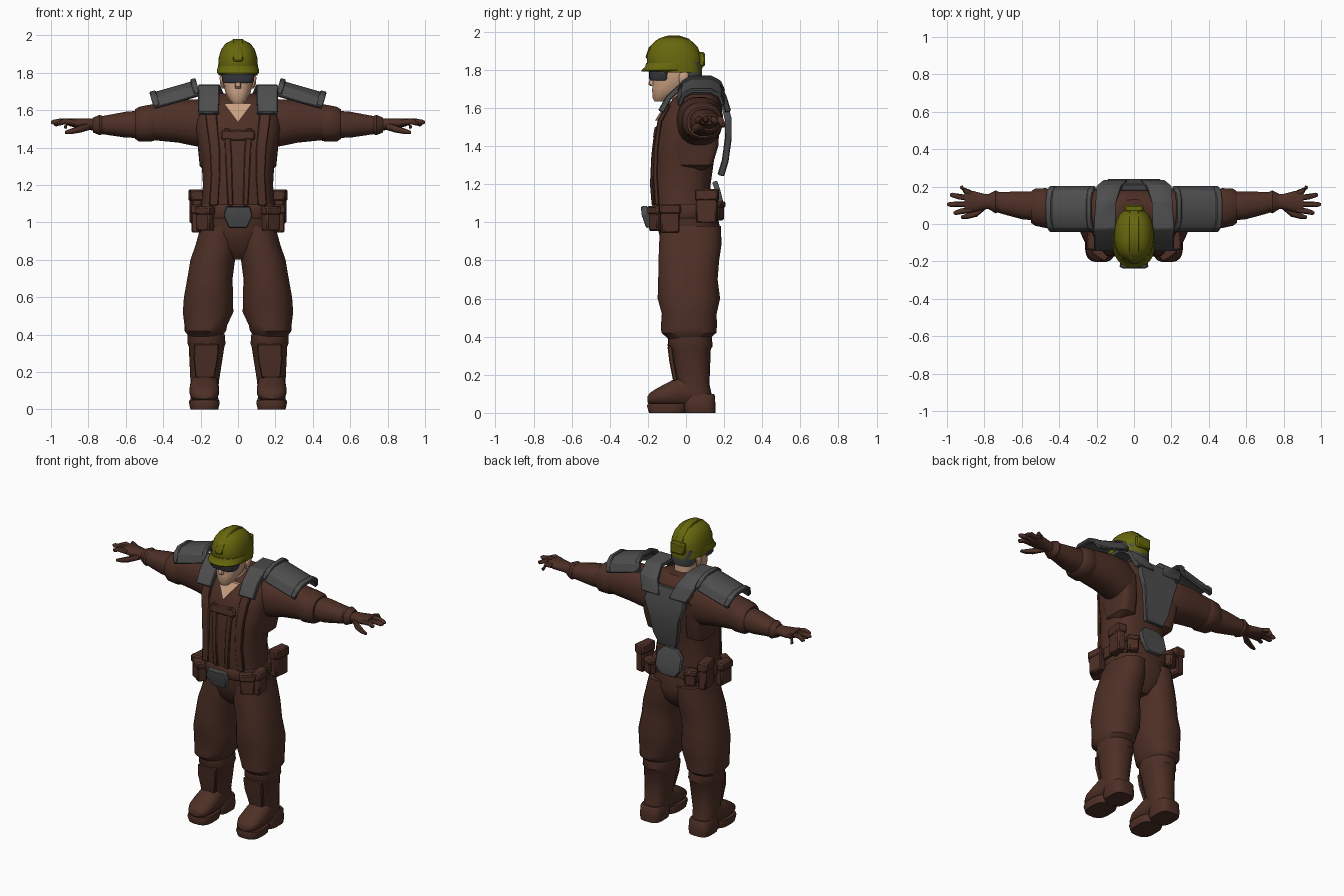
import bpy, bmesh, math
from mathutils import Matrix, Vector


def material(name, rgb):
    m = bpy.data.materials.new(name)
    m.diffuse_color = (*rgb, 1)
    return m


BROWN = material("brown cloth", (0.075, 0.029, 0.019))
GREY = material("grey armour", (0.075, 0.075, 0.077))
OLIVE = material("olive helmet", (0.135, 0.135, 0.004))
SKIN = material("skin", (0.58, 0.35, 0.22))
DARK = material("dark visor", (0.04, 0.045, 0.055))


def finish(name, bm, mat, mirror=False, bevel=0, mx=None, angle=38):
    bmesh.ops.recalc_face_normals(bm, faces=bm.faces)
    if mx:
        bm.transform(mx)
    me = bpy.data.meshes.new(name)
    bm.to_mesh(me)
    bm.free()
    me.materials.append(mat)
    for p in me.polygons:
        p.use_smooth = True
    me.set_sharp_from_angle(angle=math.radians(angle))
    ob = bpy.data.objects.new(name, me)
    bpy.context.collection.objects.link(ob)
    if bevel:
        b = ob.modifiers.new("bevel", "BEVEL")
        b.width = bevel
        b.segments = 1
    if mirror:
        ob.modifiers.new("mirror", "MIRROR")
    return ob


def loft(name, secs, mat, axis="Z", n=20, power=2.3, **kw):
    """Superellipse sections (t, centre a, centre b, radius a, radius b) along an axis."""
    bm = bmesh.new()
    rings = []
    for t, a, b, ra, rb in secs:
        ring = []
        for i in range(n):
            q = 2 * math.pi * (i + 0.5) / n
            c, s = math.cos(q), math.sin(q)
            u = a + ra * math.copysign(abs(c) ** (2 / power), c)
            v = b + rb * math.copysign(abs(s) ** (2 / power), s)
            ring.append(bm.verts.new({"Z": (u, v, t), "X": (t, u, v), "Y": (u, t, v)}[axis]))
        rings.append(ring)
    for r, s in zip(rings, rings[1:]):
        for i in range(n):
            bm.faces.new((r[i], r[(i + 1) % n], s[(i + 1) % n], s[i]))
    bm.faces.new(rings[0])
    bm.faces.new(rings[-1])
    return finish(name, bm, mat, **kw)


def ribbon(name, pts, thick, mat, bevel=0.005, **kw):
    """Bent plate through (x, y, z, width) with its width along x."""
    bm = bmesh.new()
    rings = []
    for i, (x, y, z, w) in enumerate(pts):
        p, q = pts[max(i - 1, 0)], pts[min(i + 1, len(pts) - 1)]
        nrm = Vector((0, p[2] - q[2], q[1] - p[1])).normalized() * thick / 2
        c = Vector((x, y, z))
        h = Vector((w / 2, 0, 0))
        rings.append([bm.verts.new(v) for v in (c - h - nrm, c + h - nrm, c + h + nrm, c - h + nrm)])
    for r, s in zip(rings, rings[1:]):
        for i in range(4):
            bm.faces.new((r[i], r[(i + 1) % 4], s[(i + 1) % 4], s[i]))
    bm.faces.new(rings[0])
    bm.faces.new(rings[-1])
    return finish(name, bm, mat, bevel=bevel, **kw)


def box(name, loc, size, mat, rz=0, rx=0, bevel=0.008, **kw):
    bm = bmesh.new()
    bmesh.ops.create_cube(bm, size=1)
    mx = (Matrix.Translation(loc) @ Matrix.Rotation(math.radians(rz), 4, "Z")
          @ Matrix.Rotation(math.radians(rx), 4, "X") @ Matrix.Diagonal((*size, 1)))
    return finish(name, bm, mat, bevel=bevel, mx=mx, **kw)


# Torso, hips and belt
loft("jacket", [(1.06, 0, -.02, .2, .15), (1.2, 0, -.025, .188, .155), (1.35, 0, -.012, .197, .163),
                (1.5, 0, .01, .23, .168), (1.6, 0, .04, .22, .15), (1.66, 0, .055, .16, .11),
                (1.69, 0, .06, .1, .07)], BROWN, n=32, power=2.6)
loft("hips", [(.8, 0, .02, .07, .08), (.86, 0, .02, .15, .14), (.95, 0, .02, .195, .165),
              (1.08, 0, .0, .195, .155)], BROWN, n=28)
loft("belt", [(1.02, 0, -.005, .208, .168), (1.03, 0, -.005, .215, .175), (1.085, 0, -.005, .215, .175),
              (1.095, 0, -.005, .208, .168)], BROWN, n=32, power=2.5)

# Jacket straps and chest bar
ribbon("front_strap", [(.13, -.152, 1.09, .05), (.12, -.162, 1.25, .05), (.125, -.157, 1.4, .055),
                       (.14, -.138, 1.53, .06), (.15, -.09, 1.62, .06)], .024, BROWN, mirror=True)
ribbon("zip_flap", [(.04, -.17, 1.09, .03), (.045, -.179, 1.2, .032), (.05, -.172, 1.35, .035),
                    (.06, -.154, 1.5, .035)], .02, BROWN, mirror=True)
box("chest_bar", (0, -.158, 1.465), (.18, .024, .055), BROWN, rx=-8)
loft("side_panel", [(1.27, .14, .05, .03, .03), (1.3, .145, .05, .06, .09), (1.4, .155, .05, .06, .12),
                    (1.55, .17, .06, .06, .12)], BROWN, power=4, mirror=True)

# Open collar showing the skin
bm = bmesh.new()
front = [(-.075, -.098, 1.635), (.075, -.098, 1.635), (0, -.162, 1.535)]
a = [bm.verts.new(v) for v in front]
b = [bm.verts.new((x, y + .06, z)) for x, y, z in front]
bm.faces.new(a)
bm.faces.new(b)
for i in range(3):
    j = (i + 1) % 3
    bm.faces.new((a[i], a[j], b[j], b[i]))
finish("open_neck", bm, SKIN)

# Belt buckle, pouches and back plate
ribbon("belt_buckle", [(0, -.22, 1.085, .13), (0, -.215, 1.04, .155), (0, -.192, .975, .1)], .035, GREY)
ribbon("lower_back_plate", [(0, .15, 1.215, .1), (0, .165, 1.17, .185), (0, .185, 1.09, .185),
                            (0, .182, 1.04, .1)], .028, GREY)
for name, loc, size, rz in (("front_pouch", (.175, -.15, 1.02), (.085, .06, .13), 35),
                            ("side_pouch", (.22, -.085, 1.02), (.05, .1, .15), 6),
                            ("hip_pouch", (.225, .11, 1.085), (.055, .11, .18), -8),
                            ("rear_pouch", (.15, .165, 1.06), (.07, .05, .1), -25)):
    box(name, loc, size, BROWN, rz, mirror=True)
    top = (loc[0], loc[1], loc[2] + size[2] * .33)
    box(name + "_flap", top, (size[0] + .012, size[1] + .012, size[2] * .34), BROWN, rz, mirror=True)

# Sleeves, forearms and cuffs
loft("upper_sleeve", [(.1, .06, 1.5, .1, .13), (.2, .07, 1.53, .12, .13), (.32, .08, 1.54, .115, .115),
                      (.47, .085, 1.535, .1, .095)], BROWN, "X", mirror=True)
loft("sleeve_cuff", [(.45, .085, 1.53, .1, .095), (.47, .085, 1.53, .108, .1), (.53, .09, 1.525, .1, .093),
                     (.55, .09, 1.525, .085, .08)], BROWN, "X", mirror=True)
loft("forearm", [(.5, .095, 1.525, .08, .075), (.6, .1, 1.522, .075, .07), (.7, .112, 1.52, .06, .053),
                 (.75, .12, 1.52, .052, .045)], BROWN, "X", mirror=True)
loft("glove_cuff", [(.725, .118, 1.52, .056, .05), (.74, .118, 1.52, .062, .055),
                    (.775, .12, 1.52, .042, .04)], BROWN, "X", mirror=True)

# Hands
loft("palm", [(.75, .12, 1.52, .04, .035), (.8, .12, 1.525, .042, .03), (.86, .12, 1.53, .058, .026),
              (.905, .12, 1.535, .058, .02)], BROWN, "X", n=14, mirror=True)
for i, (y0, y1, tip, z1) in enumerate(((.165, .195, .93, 1.51), (.138, .155, .985, 1.525),
                                       (.105, .105, 1.0, 1.535), (.075, .06, .965, 1.53))):
    loft("finger_%d" % (i + 1), [(.87, y0, 1.533, .016, .016), ((.87 + tip) / 2 + .01, (y0 + y1) / 2, 1.54, .016, .016),
                                 (tip - .012, y1, z1, .013, .013), (tip, y1, z1, .006, .006)],
         BROWN, "X", n=10, mirror=True)
loft("thumb", [(.79, .1, 1.515, .02, .02), (.84, .06, 1.5, .022, .02), (.89, .042, 1.487, .016, .015),
               (.925, .036, 1.48, .008, .008)], BROWN, "X", n=10, mirror=True)

# Trousers
loft("trouser_leg", [(.98, .1, .025, .1, .16), (.88, .115, .022, .112, .165), (.8, .135, .015, .12, .16),
                     (.7, .15, .01, .122, .157), (.6, .158, .015, .132, .165), (.52, .16, .017, .136, .145),
                     (.45, .172, .015, .115, .148), (.42, .175, .015, .112, .145), (.39, .175, .015, .09, .11)],
     BROWN, n=24, mirror=True)

# Boots
loft("boot_shaft", [(.40, .17, .02, .1, .115), (.35, .168, .022, .102, .118), (.335, .168, .022, .096, .108),
                    (.15, .178, .035, .077, .088), (.05, .18, .06, .07, .085)], BROWN, n=22, mirror=True)
ribbon("shin_guard", [(.168, -.085, .35, .13), (.172, -.075, .27, .13), (.177, -.055, .17, .1)],
       .025, BROWN, mirror=True)
loft("boot_foot", [(.05, .18, .11, .07, .085), (-.02, .18, .115, .077, .085), (-.08, .18, .1, .08, .068),
                   (-.15, .18, .085, .076, .046), (-.19, .18, .075, .055, .03), (-.203, .18, .07, .03, .015)],
     BROWN, "Y", mirror=True)
loft("front_sole", [(0, .18, -.1, .075, .095), (.035, .18, -.1, .083, .105), (.05, .18, -.1, .08, .1)],
     BROWN, power=3, mirror=True)
loft("heel_sole", [(0, .18, .075, .07, .08), (.03, .18, .07, .078, .085), (.09, .18, .07, .072, .083),
                   (.1, .18, .07, .066, .075)], BROWN, power=3.5, mirror=True)

# Armour yoke and back plate
ribbon("collar_plate", [(.157, -.132, 1.58, .11), (.157, -.09, 1.655, .115), (.157, -.02, 1.72, .115),
                        (.15, .12, 1.722, .11), (.135, .195, 1.665, .13), (.1, .222, 1.58, .13)],
       .032, GREY, mirror=True)
ribbon("back_plate", [(0, .195, 1.64, .24), (0, .222, 1.54, .29), (0, .222, 1.44, .22),
                      (0, .205, 1.32, .18), (0, .182, 1.245, .13)], .036, GREY)

# Tilted shoulder plates with raised rims
arch = [(-.035, -.05), (-.015, 0), (.03, .025), (.13, .025), (.175, 0), (.195, -.05)]
tilt = Matrix.Translation((.34, 0, 1.69)) @ Matrix.Rotation(math.radians(16), 4, "Y")
for name, x, w, lift in (("shoulder_plate", 0, .25, 0), ("inner_rim", -.115, .03, .012), ("outer_rim", .11, .035, .008)):
    ribbon(name, [(x, y, z + lift, w) for y, z in arch], .022, GREY, mx=tilt, mirror=True)

# Head
loft("neck", [(1.52, 0, .01, .075, .08), (1.64, 0, .0, .066, .075), (1.76, 0, .0, .066, .07)], SKIN)
loft("head", [(1.635, 0, -.135, .028, .03), (1.655, 0, -.122, .048, .055), (1.7, 0, -.088, .07, .09),
              (1.76, 0, -.057, .082, .115), (1.82, 0, -.05, .085, .12), (1.88, 0, -.05, .07, .1)], SKIN, n=24)
loft("nose", [(1.715, 0, -.175, .016, .012), (1.725, 0, -.18, .018, .018), (1.78, 0, -.165, .01, .016)],
     SKIN, n=10)
loft("ear", [(1.715, .078, -.02, .008, .012), (1.74, .084, -.015, .012, .022), (1.775, .086, -.01, .013, .026),
             (1.79, .084, -.01, .008, .015)], SKIN, n=12, mirror=True)
loft("short_hair", [(1.73, 0, .025, .065, .05), (1.76, 0, .02, .08, .065), (1.84, 0, .015, .088, .068)], GREY)
loft("visor", [(1.745, 0, -.138, .08, .05), (1.755, 0, -.138, .087, .057), (1.82, 0, -.135, .089, .06)],
     DARK, power=3.2)

# Hard hat
loft("helmet_shell", [(1.785, 0, -.05, .106, .135), (1.83, 0, -.06, .107, .147), (1.88, 0, -.063, .104, .142),
                      (1.925, 0, -.065, .09, .122), (1.955, 0, -.067, .068, .092), (1.972, 0, -.068, .035, .05)],
     OLIVE, n=28, angle=50)
loft("helmet_brim", [(1.79, 0, -.105, .1, .128), (1.798, 0, -.1, .113, .134), (1.815, 0, -.09, .113, .125),
                     (1.835, 0, -.075, .107, .135)], OLIVE, n=28)
ribbon("helmet_ridge", [(0, -.206, 1.86, .05), (0, -.188, 1.915, .055), (0, -.14, 1.957, .06),
                        (0, -.09, 1.973, .06), (0, -.04, 1.973, .06), (0, .01, 1.957, .06),
                        (0, .055, 1.915, .055), (0, .077, 1.86, .05)], .016, OLIVE)
box("helmet_rear_clip", (0, .083, 1.855), (.1, .035, .075), OLIVE)
